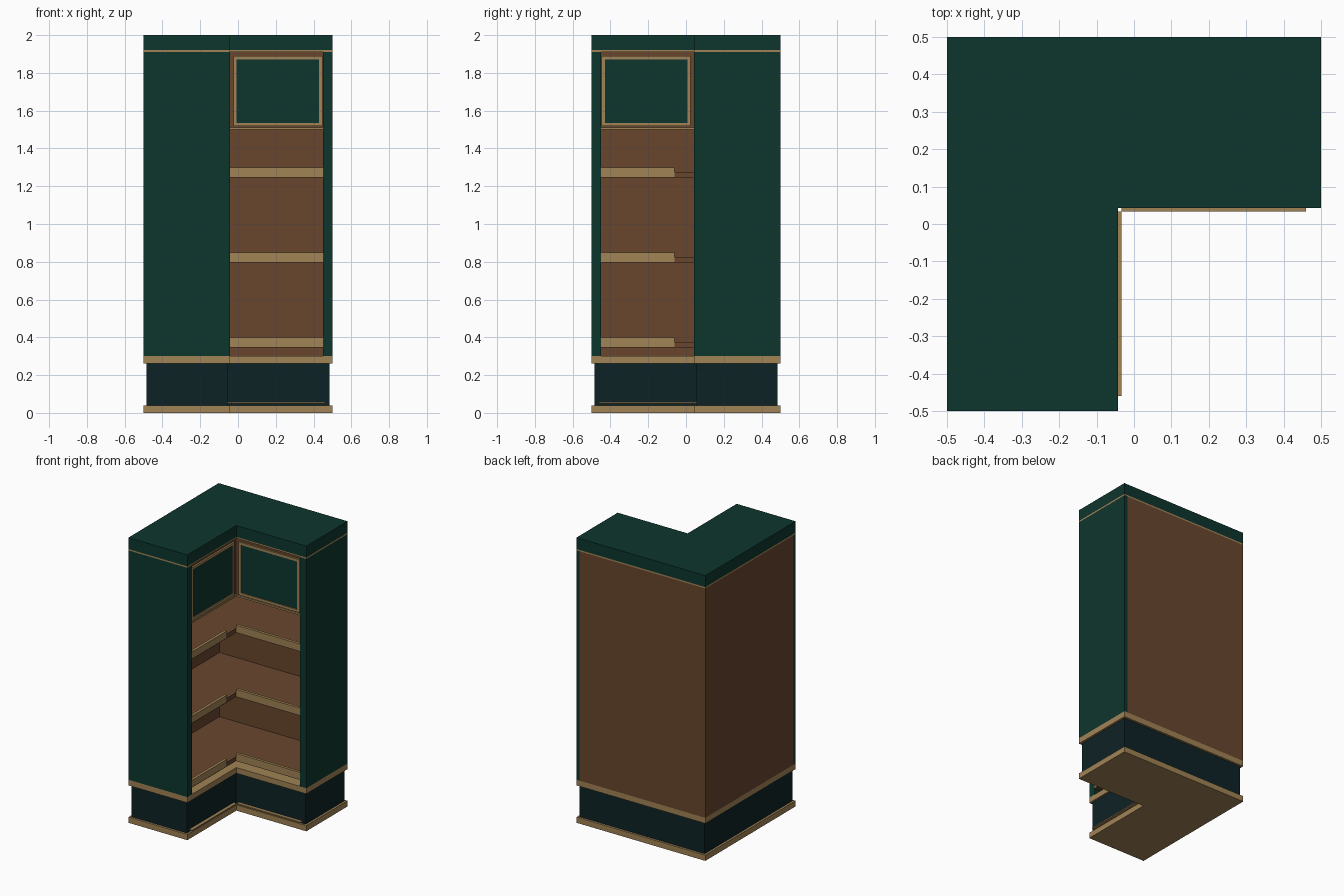
import bpy
import bmesh

if "Cube" in bpy.data.objects:
    bpy.data.objects.remove(bpy.data.objects["Cube"])


def material(name, rgb):
    m = bpy.data.materials.new(name)
    m.use_nodes = True
    m.diffuse_color = (*rgb, 1)
    m.node_tree.nodes["Principled BSDF"].inputs["Base Color"].default_value = (*rgb, 1)
    return m


GREEN = material("dark green paint", (0.004, 0.036, 0.026))
BROWN = material("brown wood", (0.138, 0.061, 0.027))
TAN = material("light tan wood", (0.352, 0.227, 0.091))
TEAL = material("deep teal paint", (0.004, 0.016, 0.019))

HALF = 0.5     # outer half width
NOTCH = 0.043  # inner corner of the L plan


def prism(name, outline, z0, z1, mat):
    """Extrude a counter-clockwise plan outline from z0 to z1."""
    bm = bmesh.new()
    base = bm.faces.new([bm.verts.new((x, y, z0)) for x, y in outline])
    top = bmesh.ops.extrude_face_region(bm, geom=[base])["geom"]
    bmesh.ops.translate(bm, vec=(0, 0, z1 - z0),
                        verts=[v for v in top if isinstance(v, bmesh.types.BMVert)])
    bmesh.ops.recalc_face_normals(bm, faces=bm.faces)
    mesh = bpy.data.meshes.new(name)
    bm.to_mesh(mesh)
    bm.free()
    mesh.materials.append(mat)
    ob = bpy.data.objects.new(name, mesh)
    bpy.context.collection.objects.link(ob)
    return ob


def corner_slab(name, z0, z1, mat, o=HALF, n=NOTCH):
    """L-shaped slab with outer half width o and notch corner at (-n, n)."""
    prism(name, [(-o, -o), (-n, -o), (-n, n), (o, n), (o, o), (-o, o)], z0, z1, mat)


def box(name, x, y, z, mat):
    prism(name, [(x[0], y[0]), (x[1], y[0]), (x[1], y[1]), (x[0], y[1])], z[0], z[1], mat)


def wings(name, x, y, z, mat):
    """A box on the back wing and its reflection on the side wing."""
    box("back_wing_" + name, x, y, z, mat)
    box("side_wing_" + name, (-y[1], -y[0]), (-x[1], -x[0]), z, mat)


# Plinth and cornice
corner_slab("base_board", 0, 0.04, TAN)
corner_slab("plinth", 0.04, 0.262, TEAL, HALF - 0.015, NOTCH + 0.013)
corner_slab("cabinet_floor", 0.262, 0.302, TAN)
corner_slab("cornice_trim", 1.91, 1.92, TAN)
corner_slab("cornice", 1.92, 2.0, GREEN)
wings("toe_ledge", (-NOTCH + 0.01, 0.46), (NOTCH - 0.01, NOTCH + 0.02), (0.05, 0.058), TAN)

# Carcass: end panels and back panels
wings("end_panel", (0.45, HALF), (NOTCH, HALF - 0.001), (0.302, 1.91), GREEN)
wings("back_panel", (-HALF + 0.02, 0.475), (0.48, HALF), (0.302, 1.91), BROWN)
box("back_corner_post", (-HALF, -0.48), (0.48, HALF), (0.302, 1.91), BROWN)

# Shelves with front lips; the side lip stops short of the corner
for i, z in enumerate((0.35, 0.80, 1.25), 1):
    corner_slab(f"shelf_{i}", z - 0.005, z + 0.025, BROWN, 0.482, NOTCH + 0.005)
    box(f"back_wing_lip_{i}", (-0.046, 0.45), (NOTCH, NOTCH + 0.02), (z, z + 0.05), TAN)
    box(f"side_wing_lip_{i}", (-NOTCH - 0.02, -NOTCH), (-0.45, -0.062), (z, z + 0.05), TAN)

# Upper cupboard
corner_slab("cupboard_floor", 1.50, 1.512, TAN, 0.482, NOTCH + 0.002)
corner_slab("cupboard_body", 1.512, 1.91, BROWN, 0.482, NOTCH + 0.012)

# Cupboard doors: green panel inside a tan frame
left, right, low, high, rail = -0.025, 0.447, 1.518, 1.89, 0.018
depth = (NOTCH, NOTCH + 0.015)
wings("door_panel", (left + rail, right - rail), (NOTCH + 0.006, NOTCH + 0.015),
      (low + rail, high - rail), GREEN)
for tag, z in (("bottom", low), ("top", high - rail)):
    wings(f"door_{tag}_rail", (left, right), depth, (z, z + rail), TAN)
for tag, x in (("inner", left), ("outer", right - rail)):
    wings(f"door_{tag}_stile", (x, x + rail), depth, (low + rail, high - rail), TAN)
